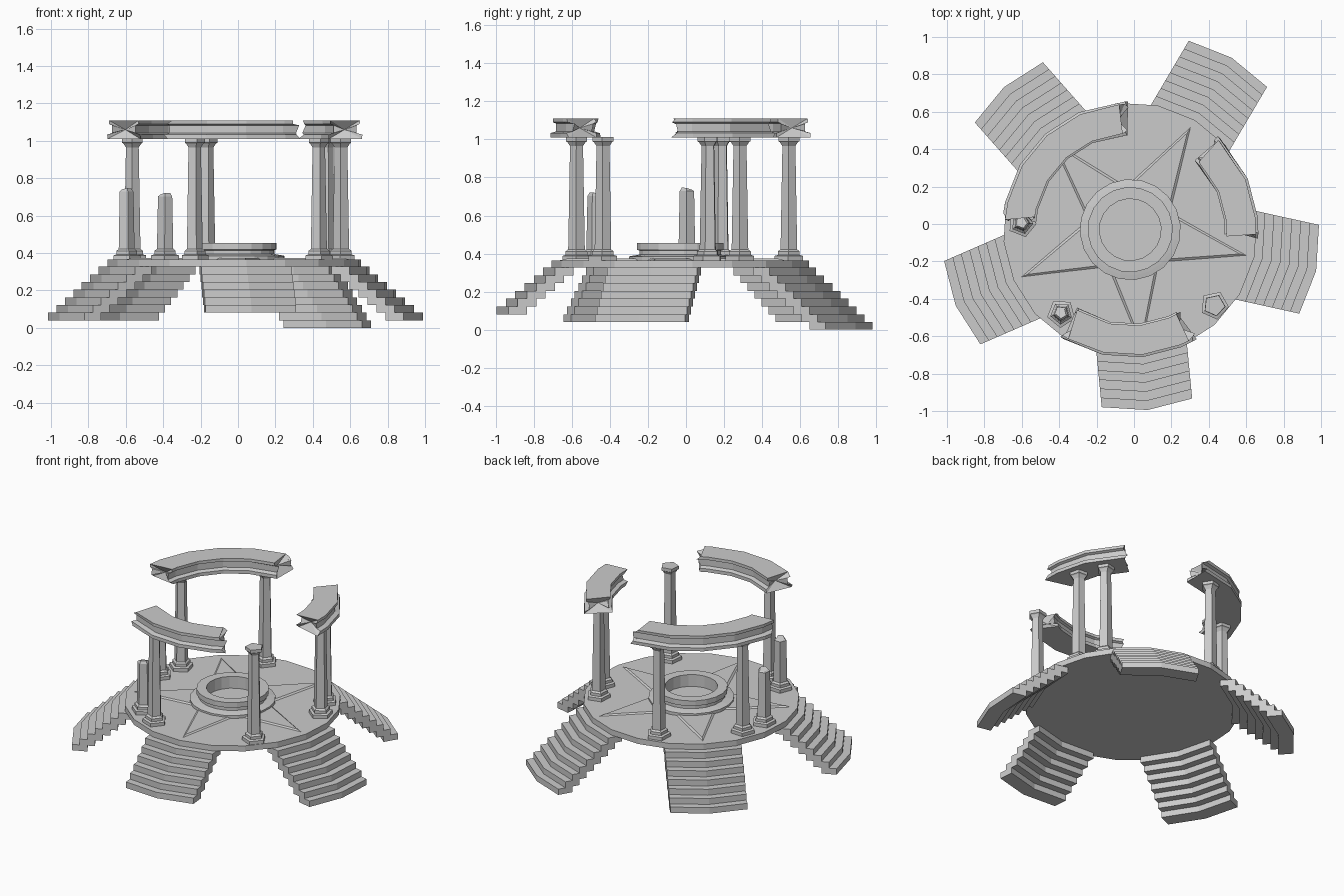
import bpy, bmesh, math, random
from math import radians, cos, sin, pi

if "Cube" in bpy.data.objects:
    bpy.data.objects.remove(bpy.data.objects["Cube"])

random.seed(4)
CX, CY = -0.02, -0.03          # centre of the round platform
STAIR0 = 59.5                  # direction of the first stair, the rest follow every 72 degrees
TOP = 0.365


def finish(name, bm):
    bmesh.ops.recalc_face_normals(bm, faces=bm.faces)
    me = bpy.data.meshes.new(name)
    bm.to_mesh(me)
    bm.free()
    ob = bpy.data.objects.new(name, me)
    bpy.context.collection.objects.link(ob)
    return ob


def polar(r, deg, z):
    return (CX + r * cos(radians(deg)), CY + r * sin(radians(deg)), z)


def bridge(bm, a, b):
    n = len(a)
    for i in range(n):
        j = (i + 1) % n
        bm.faces.new((a[i], a[j], b[j], b[i]))


def lathe(name, profile, sides, x, y, turn, closed=False, tilt=0.0):
    """Turn (r, z) points; open profiles get end caps."""
    bm = bmesh.new()
    rings = []
    for k, (r, z) in enumerate(profile):
        ring = []
        for i in range(sides):
            a = radians(turn) + 2 * pi * i / sides
            dz = tilt * cos(a + 1) if k == len(profile) - 1 else 0
            ring.append(bm.verts.new((x + r * cos(a), y + r * sin(a), z + dz)))
        rings.append(ring)
    for a, b in zip(rings, rings[1:]):
        bridge(bm, a, b)
    if closed:
        bridge(bm, rings[-1], rings[0])
    else:
        bm.faces.new(rings[0])
        bm.faces.new(rings[-1])
    return finish(name, bm)


# Round platform
lathe("platform", [(0.68, 0.327), (0.68, TOP)], 20, CX, CY, STAIR0)

# Raised five-pointed star with sloping edges
bm = bmesh.new()
rings = []
for z, tip, valley in ((TOP - 0.005, 0.655, 0.24), (TOP + 0.008, 0.60, 0.215)):
    rings.append([bm.verts.new(polar(valley if i % 2 else tip, STAIR0 + 36 * i, z))
                  for i in range(10)])
bridge(bm, *rings)
bm.faces.new(rings[1])
finish("floor_star", bm)

# Stepped well ring in the middle
lathe("centre_ring", [(0.165, TOP), (0.27, TOP), (0.27, 0.385), (0.245, 0.39),
                      (0.215, 0.395), (0.215, 0.415), (0.228, 0.42), (0.228, 0.455),
                      (0.165, 0.455)], 20, CX, CY, STAIR0, closed=True)


# Stairs: curved slabs with parallel sides, some missing their lowest steps
def arc_radius(r, half):
    """Distance along the stair axis where a 20-sided ring meets the stair side."""
    slope = (r - r * cos(radians(18))) / (r * sin(radians(18)))
    return r - slope * half


def stair(name, deg, count):
    half, rise, run = 0.243, 0.041, 0.049
    c, s = cos(radians(deg)), sin(radians(deg))
    bm = bmesh.new()
    for i in range(1, count + 1):
        outer = 0.675 + run * i
        inner = outer - 2 * run
        z1 = 0.327 - rise * (i - 1)
        outline = [(arc_radius(inner, half), -half), (arc_radius(outer, half), -half),
                   (outer, 0), (arc_radius(outer, half), half),
                   (arc_radius(inner, half), half), (inner, 0)]
        levels = [[bm.verts.new((CX + u * c - v * s, CY + u * s + v * c, z))
                   for u, v in outline] for z in (max(z1 - rise, 0), z1)]
        bridge(bm, *levels)
        for lv in levels:
            bm.faces.new((lv[0], lv[1], lv[2], lv[5]))
            bm.faces.new((lv[5], lv[2], lv[3], lv[4]))
    finish(name, bm)


for k, count in enumerate((8, 7, 7, 7, 6)):
    stair(f"stair_{k + 1}", STAIR0 + 72 * k, count) if k < 3 else None
stair("stair_4", STAIR0 + 72 * 3, 6)
stair("stair_5", STAIR0 + 72 * 4, 7)

# Five-sided columns: whole ones with capitals, two snapped off
BASE = [(0.078, TOP), (0.078, 0.388), (0.06, 0.393), (0.06, 0.412), (0.046, 0.422)]
CAPITAL = [(0.036, 0.965), (0.05, 0.985), (0.058, 0.99), (0.058, 1.012)]
for k, (deg, r) in enumerate(((158.5, 0.585), (104.5, 0.59), (32.5, 0.585),
                              (14.5, 0.59), (-111.5, 0.585), (-42, 0.605))):
    x, y, _ = polar(r, deg, 0)
    lathe(f"column_{k + 1}", BASE + CAPITAL, 5, x, y, deg + 180)
for k, (deg, h) in enumerate(((176.5, 0.74), (230.5, 0.715))):
    x, y, _ = polar(0.58, deg, 0)
    lathe(f"broken_column_{k + 1}", BASE + [(0.04, h - 0.012), (0.028, h)],
          5, x, y, deg + 180, tilt=0.008)

# Broken pieces of the curved beam, with ragged ends
BEAM = [(0.505, 1.01), (0.685, 1.01), (0.685, 1.033), (0.655, 1.042), (0.655, 1.083),
        (0.672, 1.09), (0.672, 1.11), (0.515, 1.11), (0.515, 1.09), (0.53, 1.083),
        (0.53, 1.042), (0.505, 1.033)]


def beam(name, start, end):
    bm = bmesh.new()
    first = STAIR0 + 18 * math.ceil((start + 5 - STAIR0) / 18)
    stops = [start]
    while first < end - 5:
        stops.append(first)
        first += 18
    stops.append(end)
    rings = []
    for i, a in enumerate(stops):
        ragged = i in (0, len(stops) - 1)
        rings.append([bm.verts.new(polar(r, a + (random.uniform(-2.5, 2.5) if ragged else 0), z))
                      for r, z in BEAM])
    for a, b in zip(rings, rings[1:]):
        bridge(bm, a, b)
    # caps dented inwards at the break
    for ring, a in ((rings[0], start + 3.5), (rings[-1], end - 3.5)):
        mid = bm.verts.new(polar(0.59, a, 1.06))
        for i in range(len(ring)):
            bm.faces.new((ring[i], ring[(i + 1) % len(ring)], mid))
    finish(name, bm)


beam("beam_back", 93, 174)
beam("beam_right", -2, 45)
beam("beam_front", 238, 300)
